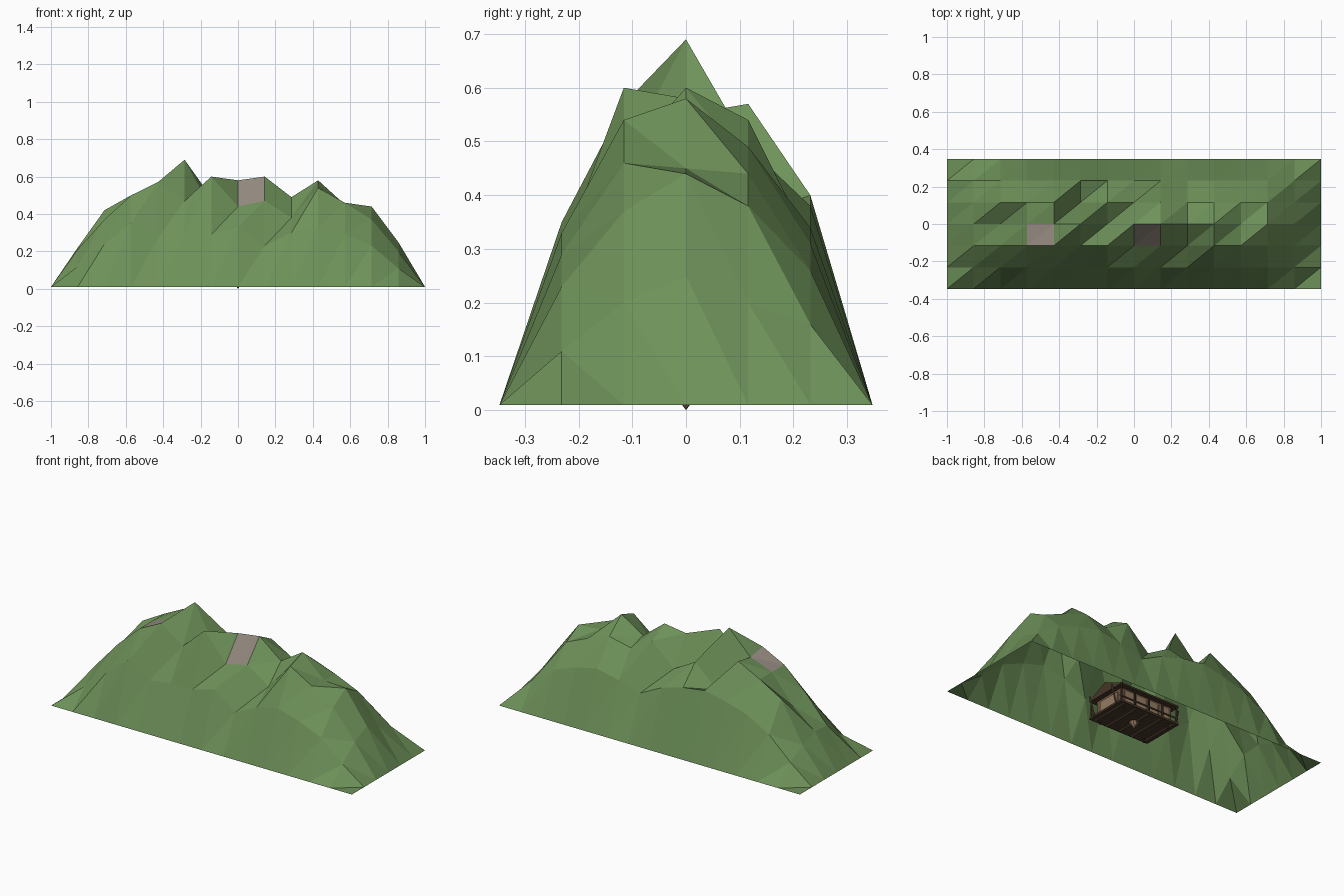
import bpy
import math
from mathutils import Vector

cube = bpy.data.objects.get("Cube")
if cube:
    bpy.data.objects.remove(cube, do_unlink=True)


def make_material(name, rgb):
    mat = bpy.data.materials.new(name)
    mat.use_nodes = True
    color = (*rgb, 1)
    mat.diffuse_color = color
    mat.node_tree.nodes["Principled BSDF"].inputs["Base Color"].default_value = color
    return mat


grass = make_material("grass green", (.155, .285, .10))
rock = make_material("rock grey", (.29, .25, .21))
dark_wood = make_material("dark wood", (.06, .038, .022))
wood = make_material("brown wood", (.14, .085, .05))
plank = make_material("tan plank", (.3, .2, .12))


def add_mesh(name, verts, faces, *materials):
    mesh = bpy.data.meshes.new(name)
    mesh.from_pydata(verts, [], faces)
    for mat in materials:
        mesh.materials.append(mat)
    obj = bpy.data.objects.new(name, mesh)
    bpy.context.collection.objects.link(obj)
    return obj


def add_box(name, center, size, mat):
    bpy.ops.mesh.primitive_cube_add(size=1, location=center)
    obj = bpy.context.object
    obj.name = name
    obj.scale = size
    obj.data.materials.append(mat)
    return obj


def add_rod(name, start, end, radius, mat, end_radius=None, sides=8):
    start, end = Vector(start), Vector(end)
    axis = end - start
    bpy.ops.mesh.primitive_cone_add(
        vertices=sides, radius1=radius,
        radius2=radius if end_radius is None else end_radius,
        depth=axis.length, location=(start + end) / 2)
    obj = bpy.context.object
    obj.name = name
    obj.rotation_euler = axis.to_track_quat("Z", "Y").to_euler()
    obj.data.materials.append(mat)
    return obj


# Mountain: open sheet over a regular grid, heights in hundredths, front row first
ridges = [
    "12 24 35 27 29 29 33 23 30 33 29 23 11",
    "21 37 50 57 47 60 44 47 38 54 46 37 20",
    "22 33 50 55 69 43 58 60 49 58 45 44 25",
    "18 42 50 57 36 49 41 54 46 49 44 38 20",
    "12 25 33 37 40 38 34 27 31 34 31 26 16",
]
columns, rows = len(ridges[0].split()) + 2, len(ridges) + 2
half_depth, ground = .347, .01
border = [ground] * columns
heights = [border]
for ridge in ridges:
    heights.append([ground] + [int(h) / 100 for h in ridge.split()] + [ground])
heights.append(border)

verts = []
for j, row in enumerate(heights):
    y = half_depth * (2 * j / (rows - 1) - 1)
    for i, z in enumerate(row):
        verts.append((2 * i / (columns - 1) - 1, y, z))

# Every cell is split along the same diagonal
faces, bare = [], []
rock_cells = {(3, 2), (7, 2)}
for j in range(rows - 1):
    for i in range(columns - 1):
        a = j * columns + i
        b, c, d = a + 1, a + columns + 1, a + columns
        faces += [(a, b, c), (a, c, d)]
        bare += [(i, j) in rock_cells] * 2
mountain = add_mesh("mountain", verts, faces, grass, rock)
for poly, is_rock in zip(mountain.data.polygons, bare):
    poly.material_index = int(is_rock)

# Hidden cabin: deck, walls and roof
half_x, half_y = .2, .13
deck_z, eave_z, top_z = .045, .15, .21
add_box("deck", (0, 0, deck_z), (2 * half_x, 2 * half_y, .012), dark_wood)
add_box("walls", (0, 0, .1), (.34, .2, .1), wood)
add_box("eaves", (0, 0, eave_z), (2 * half_x, 2 * half_y, .01), dark_wood)
roof_verts = [(sx * half_x, sy * half_y, eave_z)
              for sx, sy in ((-1, -1), (1, -1), (1, 1), (-1, 1))]
roof_verts += [(-half_x, 0, top_z), (half_x, 0, top_z)]
add_mesh("roof", roof_verts,
         [(0, 1, 5, 4), (2, 3, 4, 5), (1, 2, 5), (3, 0, 4), (3, 2, 1, 0)],
         dark_wood)

# Wall panels, corner posts and railings on both long sides
for side in (-1, 1):
    for k in range(4):
        x = (k - 1.5) * .08
        add_box("wall_panel", (x, side * .102, .1), (.06, .006, .06), plank)
    for k in range(5):
        x = (k - 2) * .095
        add_rod("porch_post", (x, side * .122, deck_z),
                (x, side * .122, eave_z), .005, dark_wood)
    add_box("railing", (0, side * .122, .08), (2 * half_x, .006, .006), wood)
    add_box("end_panel", (side * .172, 0, .1), (.006, .14, .06), plank)

# Floor joists and short legs below the deck
for k in range(5):
    add_box("floor_joist", ((k - 2) * .085, 0, .037), (.012, .24, .008), wood)
for sx in (-1, 1):
    for sy in (-1, 1):
        add_rod("leg", (sx * .15, sy * .1, deck_z), (sx * .15, sy * .1, .014),
                .004, dark_wood)
        add_rod("side_brace", (sx * half_x, sy * .09, deck_z),
                (sx * .23, sy * .09, eave_z), .005, wood)

# Pointed lamp hanging under the middle of the deck
add_rod("hanging_lamp", (0, 0, .038), (0, 0, 0), .028, plank, 0, sides=8)

# Barrel at the rear corner of the deck
add_rod("barrel", (-.19, -.06, .05), (-.19, -.06, .09), .024, wood, sides=12)
